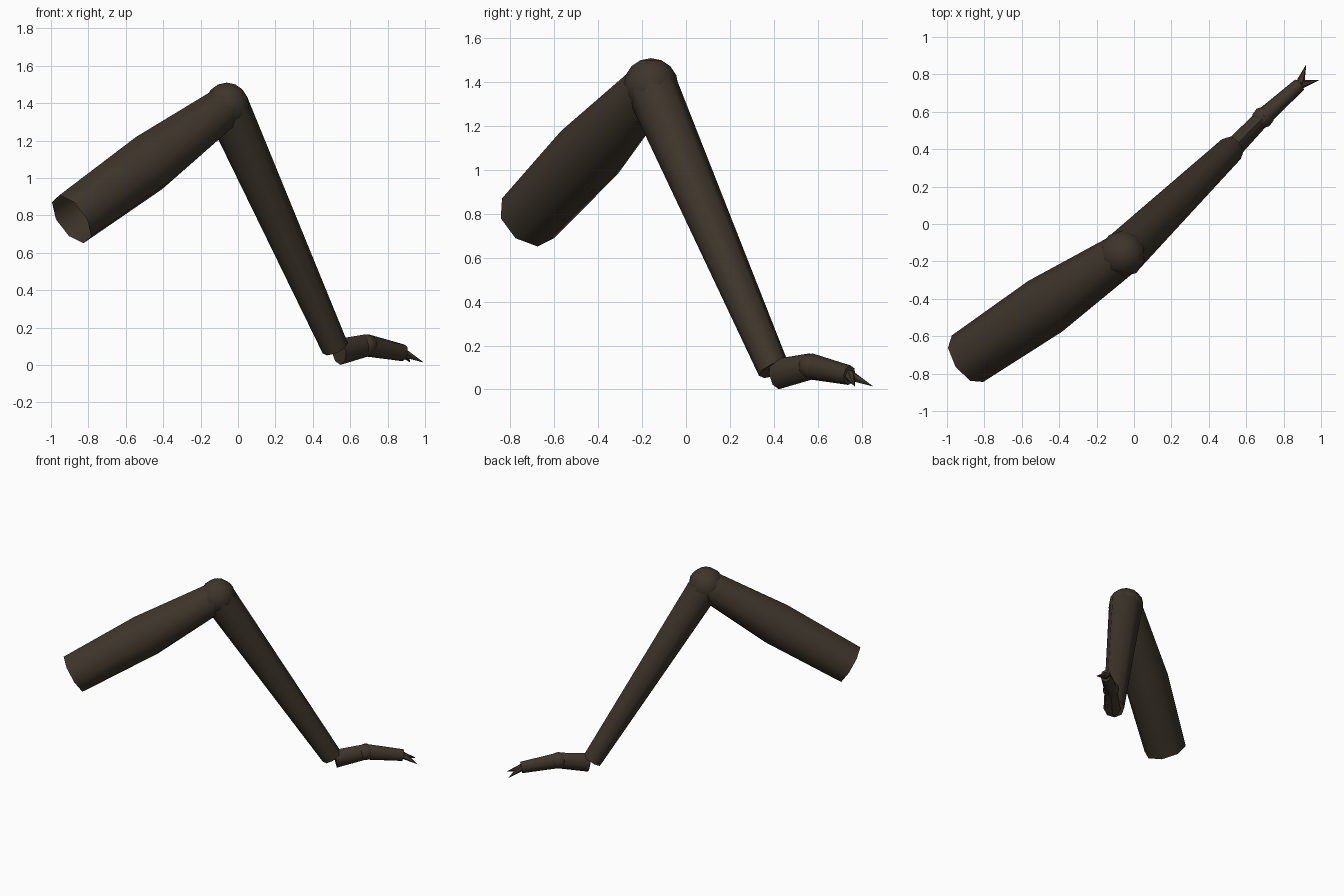
import bpy
import bmesh
import math
from mathutils import Vector

cube = bpy.data.objects.get("Cube")
if cube:
    bpy.data.objects.remove(cube, do_unlink=True)

# One dark brown for the whole limb
brown = bpy.data.materials.new("dark_brown")
brown.use_nodes = True
colour = (0.048, 0.036, 0.024, 1)
brown.diffuse_color = colour
shader = brown.node_tree.nodes["Principled BSDF"]
shader.inputs["Base Color"].default_value = colour
shader.inputs["Roughness"].default_value = 0.8


def finish(obj):
    """Give a part its colour and soft shading."""
    obj.data.materials.clear()
    obj.data.materials.append(brown)
    bpy.ops.object.select_all(action="DESELECT")
    obj.select_set(True)
    bpy.context.view_layer.objects.active = obj
    bpy.ops.object.shade_smooth_by_angle(angle=math.radians(55))


def tube(name, rings, sides=8, width=1.0, caps=(True, True)):
    """Loft a tapering tube through (centre, radius) rings along a straight axis."""
    axis = (Vector(rings[-1][0]) - Vector(rings[0][0])).normalized()
    side = axis.cross(Vector((0, 0, 1))).normalized()
    up = side.cross(axis)
    bm = bmesh.new()
    loops = []
    for centre, radius in rings:
        loop = []
        for i in range(sides):
            a = math.tau * i / sides
            offset = side * math.cos(a) * width + up * math.sin(a)
            loop.append(bm.verts.new(Vector(centre) + offset * radius))
        loops.append(loop)
    for low, high in zip(loops, loops[1:]):
        for i in range(sides):
            j = (i + 1) % sides
            bm.faces.new((low[i], high[i], high[j], low[j]))
    if caps[0]:
        bm.faces.new(loops[0])
    if caps[1]:
        bm.faces.new(loops[-1][::-1])
    # Outward normals, also on open tubes
    bm.normal_update()
    face = bm.faces[:][0]
    if face.normal.dot(face.calc_center_median() - Vector(rings[0][0])) < 0:
        bmesh.ops.reverse_faces(bm, faces=bm.faces[:])
    mesh = bpy.data.meshes.new(name)
    bm.to_mesh(mesh)
    bm.free()
    obj = bpy.data.objects.new(name, mesh)
    bpy.context.collection.objects.link(obj)
    finish(obj)
    return obj


def ball(name, centre, radius):
    bpy.ops.mesh.primitive_uv_sphere_add(segments=10, ring_count=8, radius=radius, location=centre)
    obj = bpy.context.object
    obj.name = name
    finish(obj)


knee = (-0.06, -0.16, 1.385)
arch = (0.69, 0.57, 0.105)
toe = (0.885, 0.745, 0.065)

# Upper leg, open at the hip, and the knee
tube("upper_leg", [((-0.89, -0.72, 0.78), 0.15), ((-0.475, -0.44, 1.08), 0.163),
                   (knee, 0.115)], caps=(False, False))
ball("knee", knee, 0.125)

# Lower leg
tube("lower_leg", [(knee, 0.12), ((0.52, 0.40, 0.09), 0.073)])

# Two foot segments with a joint between them
tube("foot_rear", [((0.54, 0.415, 0.07), 0.07), (arch, 0.06)], width=0.75)
tube("foot_front", [(arch, 0.06), (toe, 0.045)], width=0.8)
ball("foot_joint", arch, 0.058)

# Pair of claws
for name, tip in (("claw_left", (0.99, 0.77, 0.015)), ("claw_right", (0.92, 0.85, 0.015))):
    tube(name, [(toe, 0.026), (tip, 0.001)], sides=6)
